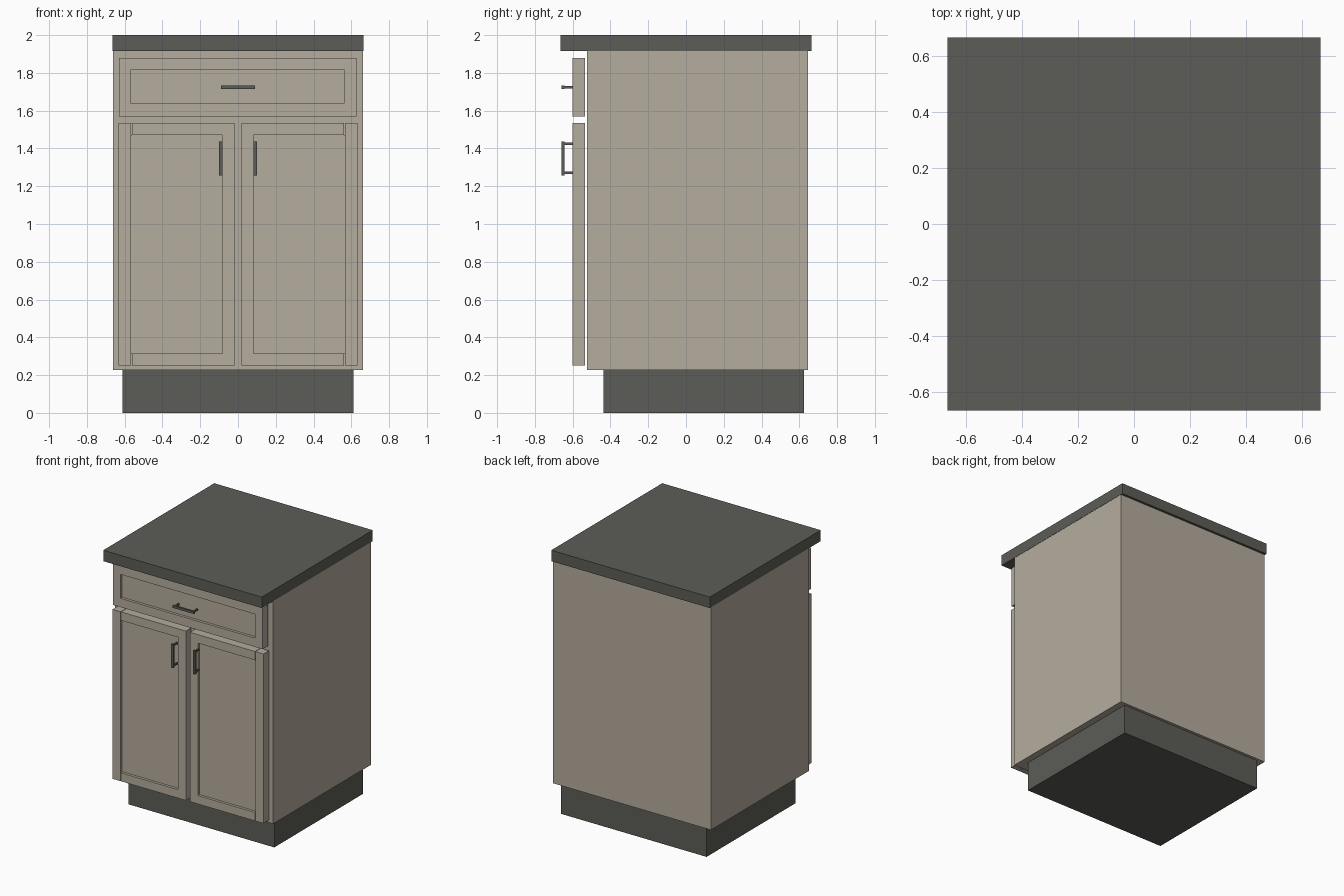
import bpy
import bmesh
from mathutils import Matrix, Vector

if "Cube" in bpy.data.objects:
    bpy.data.objects.remove(bpy.data.objects["Cube"])


def material(name, rgb):
    m = bpy.data.materials.new(name)
    m.diffuse_color = (*rgb, 1.0)
    m.use_nodes = True
    m.node_tree.nodes["Principled BSDF"].inputs["Base Color"].default_value = m.diffuse_color
    return m


BEIGE = material("beige_paint", (0.46, 0.412, 0.34))
DARK = material("dark_grey", (0.107, 0.107, 0.095))


def boxes(name, mat, parts):
    """One object made of boxes given as (x0, x1, y0, y1, z0, z1)."""
    bm = bmesh.new()
    for x0, x1, y0, y1, z0, z1 in parts:
        centre = Vector(((x0 + x1) / 2, (y0 + y1) / 2, (z0 + z1) / 2))
        size = Matrix.Diagonal((x1 - x0, y1 - y0, z1 - z0, 1))
        bmesh.ops.create_cube(bm, size=1, matrix=Matrix.Translation(centre) @ size)
    mesh = bpy.data.meshes.new(name)
    bm.to_mesh(mesh)
    bm.free()
    mesh.materials.append(mat)
    obj = bpy.data.objects.new(name, mesh)
    bpy.context.collection.objects.link(obj)
    return obj


FRONT, BACK, PANEL = -0.6, -0.535, -0.58   # depths of the door and drawer fronts


def framed_front(name, outer, inner, seam=0.0):
    """Shaker front: two stiles, two rails and a recessed panel (x0, x1, z0, z1)."""
    ox0, ox1, oz0, oz1 = outer
    ix0, ix1, iz0, iz1 = inner
    return boxes(name, BEIGE, [
        (ox0, ix0, FRONT, BACK, oz0, oz1),
        (ix1, ox1, FRONT, BACK, oz0, oz1),
        (ix0, ix1 - seam, FRONT, BACK, oz0, iz0),
        (ix0, ix1 - seam, FRONT, BACK, iz1, oz1),
        (ix0, ix1, PANEL, BACK, iz0, iz1),
    ])


def handle(name, cx, cz, vertical):
    """Bar pull on two short posts."""
    half, w, post, off = 0.09, 0.009, 0.006, 0.077
    hx, hz = (w, half) if vertical else (half, w)
    parts = [(cx - hx, cx + hx, -0.658, -0.643, cz - hz, cz + hz)]
    for s in (-off, off):
        px, pz = (cx, cz + s) if vertical else (cx + s, cz)
        parts.append((px - post, px + post, -0.645, FRONT, pz - post, pz + post))
    return boxes(name, DARK, parts)


# Carcass, worktop and plinth
boxes("cabinet_body", BEIGE, [(-0.663, 0.663, -0.525, 0.647, 0.226, 1.917)])
boxes("countertop", DARK, [(-0.665, 0.665, -0.665, 0.665, 1.917, 2.0)])
boxes("toe_kick", DARK, [(-0.611, 0.611, -0.438, 0.626, 0.0, 0.226)])

# Drawer front
framed_front("drawer_front", (-0.63, 0.627, 1.57, 1.88), (-0.566, 0.562, 1.637, 1.818))
handle("drawer_handle", 0.0, 1.724, False)

# Pair of doors, the left one mirrored from the right
right_door = framed_front("right_door", (0.018, 0.633, 0.25, 1.535),
                          (0.083, 0.566, 0.314, 1.47), seam=0.004)
right_handle = handle("right_door_handle", 0.091, 1.348, True)
for src, name in ((right_door, "left_door"), (right_handle, "left_door_handle")):
    mesh = src.data.copy()
    mesh.transform(Matrix.Scale(-1, 4, (1, 0, 0)))
    mesh.flip_normals()
    obj = bpy.data.objects.new(name, mesh)
    bpy.context.collection.objects.link(obj)
